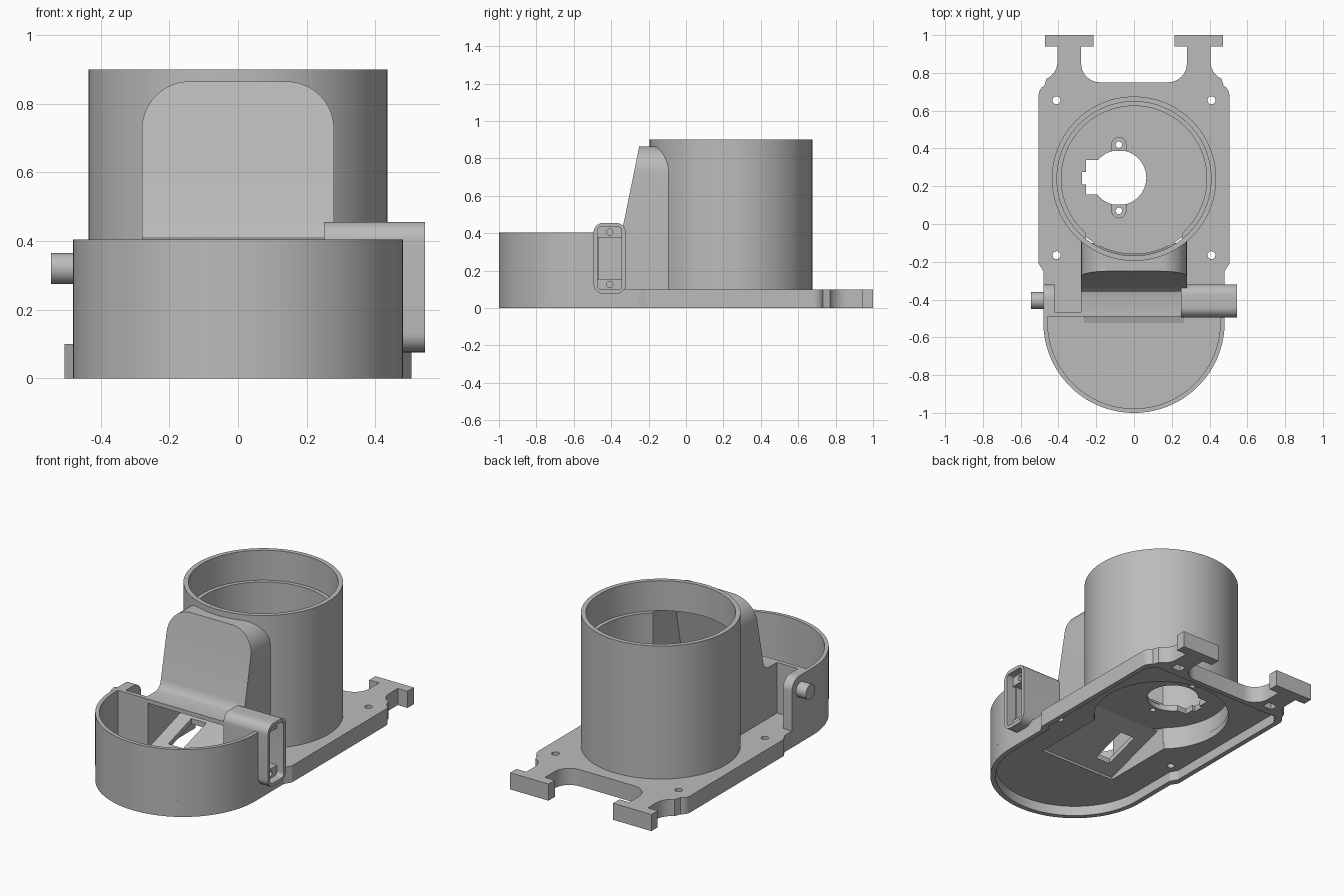
import bpy, bmesh
from math import cos, sin, radians

default = bpy.data.objects.get("Cube")
if default:
    bpy.data.objects.remove(default)

grey = bpy.data.materials.new("plain grey")
grey.use_nodes = True
grey.diffuse_color = (0.5, 0.5, 0.5, 1)
grey.node_tree.nodes["Principled BSDF"].inputs["Base Color"].default_value = (0.5, 0.5, 0.5, 1)


def arc(cx, cy, r, start, end, n=10):
    angles = [radians(start + (end - start) * i / n) for i in range(n + 1)]
    return [(cx + r * cos(a), cy + r * sin(a)) for a in angles]


def mirrored(half):
    return half + [(-x, y) for x, y in reversed(half) if abs(x) > 1e-4]


def round_rect(cx, cy, hw, hh, r):
    return [p for sx, sy, a in ((1, 1, 0), (-1, 1, 90), (-1, -1, 180), (1, -1, 270))
            for p in arc(cx + sx * (hw - r), cy + sy * (hh - r), r, a, a + 90)]


def prism(name, outline, low, high, axis="z"):
    """Extrude a closed outline along one axis."""
    place = {"z": lambda a, b: (a, b, low),
             "x": lambda a, b: (low, a, b),
             "y": lambda a, b: (a, low, b)}[axis]
    bm = bmesh.new()
    face = bm.faces.new([bm.verts.new(place(a, b)) for a, b in outline])
    new = bmesh.ops.extrude_face_region(bm, geom=[face])["geom"]
    shift = [high - low if axis == k else 0 for k in "xyz"]
    bmesh.ops.translate(bm, vec=shift, verts=[v for v in new if isinstance(v, bmesh.types.BMVert)])
    bmesh.ops.recalc_face_normals(bm, faces=bm.faces)
    mesh = bpy.data.meshes.new(name)
    bm.to_mesh(mesh)
    bm.free()
    mesh.materials.append(grey)
    obj = bpy.data.objects.new(name, mesh)
    bpy.context.collection.objects.link(obj)
    return obj


def box(name, x0, x1, y0, y1, z0, z1):
    return prism(name, [(x0, y0), (x1, y0), (x1, y1), (x0, y1)], z0, z1)


def rod(name, a, b, r, low, high, axis="z", n=32):
    return prism(name, arc(a, b, r, 0, 360, n)[:-1], low, high, axis)


def activate(obj):
    bpy.ops.object.select_all(action="DESELECT")
    obj.select_set(True)
    bpy.context.view_layer.objects.active = obj


def carve(target, *cutters, operation="DIFFERENCE"):
    activate(target)
    for cutter in cutters:
        mod = target.modifiers.new("carve", "BOOLEAN")
        mod.operation = operation
        mod.solver = "EXACT"
        mod.object = cutter
        bpy.ops.object.modifier_apply(modifier=mod.name)
        bpy.data.objects.remove(cutter)


CY = 0.24      # tube centre
BY = -0.52     # bowl centre

# Base plate with two rear hooks, hollow underneath
half = (arc(0, BY, 0.48, -90, 0, 32) + [(0.48, -0.25), (0.505, -0.21)]
        + arc(0.445, 0.68, 0.06, 0, 60) + arc(0.505, 0.86, 0.1, 245, 180)
        + [(0.405, 0.94), (0.47, 0.94), (0.47, 1), (0.215, 1), (0.215, 0.94), (0.28, 0.94)]
        + arc(0.18, 0.85, 0.1, 0, -90))
base = prism("base_plate", mirrored(half), 0, 0.1)
hollow = arc(0, BY, 0.45, -90, 0, 32) + [(0.45, -0.22), (0.475, -0.18), (0.475, 0.67), (0.44, 0.72)]
carve(base,
      prism("cutter", mirrored(hollow), -0.1, 0.06),
      rod("cutter", 0, CY, 0.38, -0.1, 0.2, n=96),
      box("cutter", -0.255, 0.255, -0.5, 0.1, -0.1, 0.2))
for x in (-0.41, 0.41):
    for y in (-0.165, 0.655):
        carve(base, rod("cutter", x, y, 0.021, -0.1, 0.2))
    carve(base, box("cutter", x * 0.75, x * 0.9, 0.77, 0.82, -0.1, 0.05))

# Tall tube with an inner ledge and an opening to the chute
tube = rod("tube", 0, CY, 0.435, 0.095, 0.9, n=96)
carve(tube,
      rod("cutter", 0, CY, 0.385, 0, 1, n=96),
      rod("cutter", 0, CY, 0.408, 0.72, 1, n=96),
      box("cutter", -0.255, 0.255, -0.5, 0.1, 0, 0.72))

# Raised tube floor with a keyed shaft hole and two screw ears
MX, MY = -0.08, 0.245
tube_floor = rod("tube_floor", 0, CY, 0.4, 0.2, 0.235, n=96)
carve(tube_floor,
      rod("cutter", MX, MY, 0.145, 0, 1, n=64),
      box("cutter", -0.255, -0.1, 0.155, 0.34, 0, 1),
      box("cutter", -0.275, -0.2, 0.21, 0.275, 0, 1))
for side, label in ((1, "rear"), (-1, "front")):
    y = MY + side * 0.175
    ear = prism(label + "_screw_ear",
                arc(MX, y, 0.04, 0, 180 * side) + [(MX - 0.04, MY + side * 0.141), (MX + 0.04, MY + side * 0.141)],
                0.23, 0.243)
    for part in (ear, tube_floor):
        carve(part, rod("cutter", MX, y, 0.017, 0, 1))

# Front bowl wall, open towards the chute
bowl = prism("bowl_wall", mirrored(arc(0, BY, 0.48, -90, 0, 48) + [(0.48, -0.465)]), 0.09, 0.405)
carve(bowl,
      prism("cutter", mirrored(arc(0, BY, 0.457, -90, 0, 48) + [(0.457, -0.49)]), 0, 1),
      box("cutter", -0.255, 0.255, -0.6, -0.4, 0, 0.38))

# Sloped hood covering the chute
hood_side = [(0, 0.09), (0, 0.865), (-0.25, 0.865), (-0.332, 0.46), (-0.342, 0.43),
             (-0.36, 0.412), (-0.39, 0.405), (-0.489, 0.405), (-0.489, 0.09)]
hood = prism("hood", hood_side, -0.4, 0.4, "x")
carve(hood, prism("cutter", round_rect(0, 0.2, 0.28, 0.665, 0.14), -1, 1, "y"), operation="INTERSECT")
cavity_side = [(0.1, 0), (0.1, 0.84), (-0.23, 0.84), (-0.31, 0.45), (-0.325, 0.38), (-0.6, 0.38), (-0.6, 0)]
cavity = prism("cutter", cavity_side, -0.4, 0.4, "x")
carve(cavity, prism("cutter", round_rect(0, 0.2, 0.255, 0.64, 0.115), -1, 1, "y"), operation="INTERSECT")
carve(hood, cavity, rod("cutter", 0, CY, 0.42, 0, 1, n=96))

# Chute ramp from the tube floor down to the bowl
ramp = prism("chute_ramp", [(-0.53, 0.065), (-0.53, 0.098), (-0.1, 0.232), (-0.1, 0.2)], -0.265, 0.265, "x")
carve(ramp, box("cutter", -0.17, -0.07, -0.42, -0.2, 0, 1))

# Slotted side housing with screw blocks at both ends
HY, HZ = -0.408, 0.266
housing = prism("side_housing", round_rect(HY, HZ, 0.087, 0.19, 0.055), 0.25, 0.545, "x")
carve(housing, prism("cutter", round_rect(HY, HZ, 0.064, 0.168, 0.02), 0.3, 0.7, "x"))
for z, label in ((HZ - 0.14, "lower"), (HZ + 0.14, "upper")):
    block = box(label + "_screw_block", 0.29, 0.5, HY - 0.07, HY + 0.07, z - 0.029, z + 0.029)
    carve(block, rod("cutter", HY, z, 0.017, 0.4, 0.7, "x"))

# Rounded bracket and pivot peg on the other side
prism("peg_bracket", [(-0.48, 0.09), (-0.32, 0.09)] + arc(-0.39, 0.335, 0.07, 0, 90) + [(-0.48, 0.405)],
      -0.48, -0.42, "x")
rod("pivot_peg", -0.405, 0.32, 0.045, -0.545, -0.45, "x")

for obj in bpy.context.collection.objects:
    if obj.type == "MESH" and obj.data.materials and obj.data.materials[0] == grey:
        activate(obj)
        bpy.ops.object.shade_smooth_by_angle(angle=radians(30))
